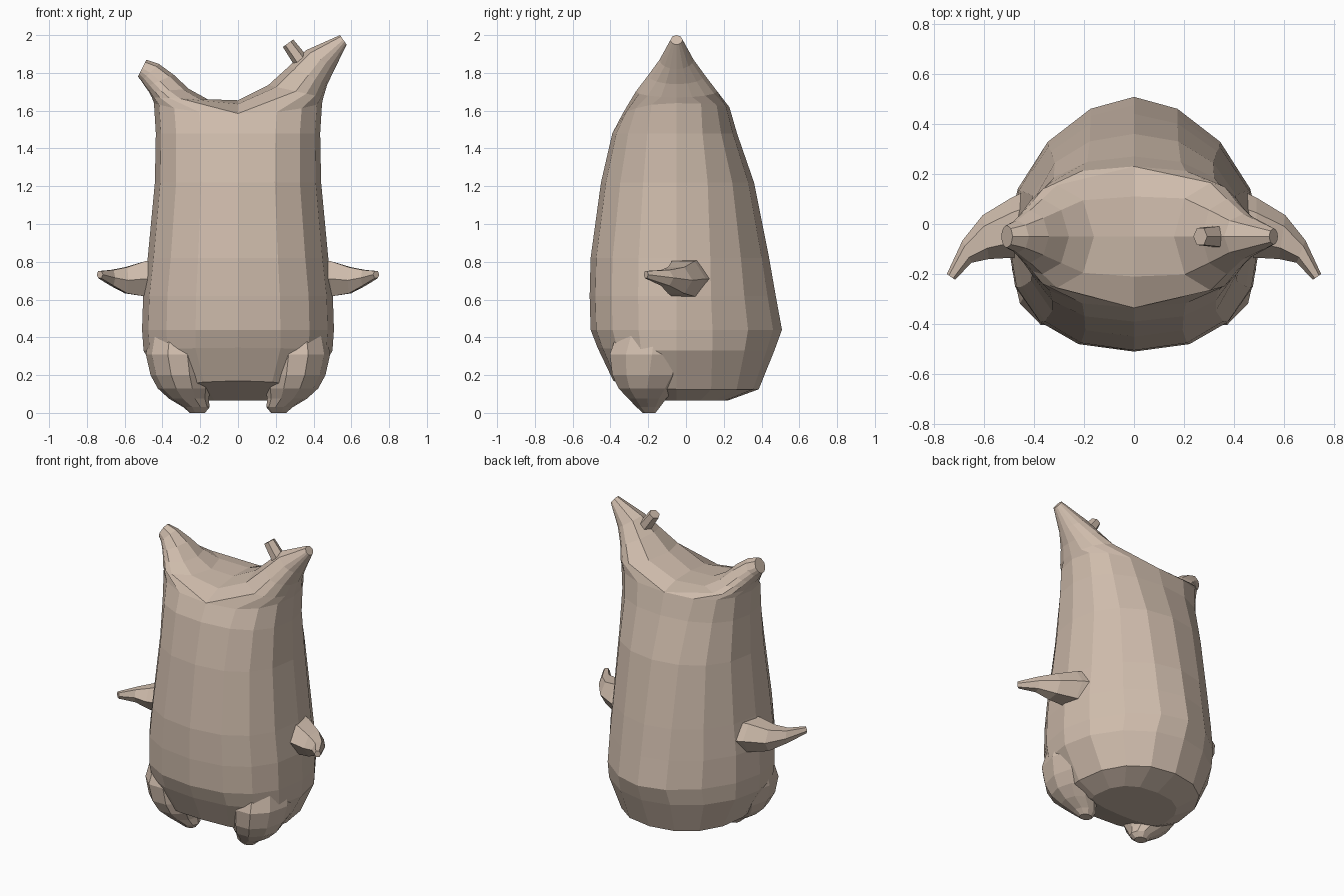
import bpy, bmesh
from math import sin, cos, pi, radians
from mathutils import Vector

if "Cube" in bpy.data.objects:
    bpy.data.objects.remove(bpy.data.objects["Cube"])

TAN = bpy.data.materials.new("tan")
TAN.diffuse_color = (0.62, 0.50, 0.41, 1)
TAN.use_nodes = True
TAN.node_tree.nodes["Principled BSDF"].inputs["Base Color"].default_value = TAN.diffuse_color


def finish(name, bm):
    bmesh.ops.recalc_face_normals(bm, faces=bm.faces)
    me = bpy.data.meshes.new(name)
    bm.to_mesh(me)
    bm.free()
    me.materials.append(TAN)
    ob = bpy.data.objects.new(name, me)
    bpy.context.collection.objects.link(ob)
    return ob


def bridge(bm, a, b):
    n = len(a)
    for i in range(n):
        j = (i + 1) % n
        bm.faces.new((a[i], a[j], b[j], b[i]))


def oval(c, u, v, angles):
    c, u, v = Vector(c), Vector(u), Vector(v)
    return [c + u * cos(t) + v * sin(t) for t in angles]


def loft(name, rings):
    bm = bmesh.new()
    loops = [[bm.verts.new(p) for p in r] for r in rings]
    for a, b in zip(loops, loops[1:]):
        bridge(bm, a, b)
    bm.faces.new(loops[0])
    bm.faces.new(loops[-1])
    return finish(name, bm)


def turn(n, start=0.0):
    return [start + 2 * pi * i / n for i in range(n)]


def power(v, p):
    return abs(v) ** p * (1 if v >= 0 else -1)


# Body: rings of (z, half width, front y, back y, front lift, front and back squareness)
N = 16
YC = -0.05
BODY = [
    (0.065, 0.27, -0.13, 0.22, 0.0, 0.8, 0.8),
    (0.125, 0.39, -0.385, 0.385, 0.045, 0.8, 0.9),
    (0.33, 0.50, -0.468, 0.468, 0.015, 0.83, 1.05),
    (0.44, 0.508, -0.505, 0.508, 0.0, 0.85, 1.12),
    (0.62, 0.502, -0.51, 0.475, 0.0, 0.85, 1.1),
    (0.82, 0.478, -0.505, 0.44, 0.0, 0.85, 1.05),
    (1.22, 0.44, -0.45, 0.36, 0.0, 0.85, 0.95),
    (1.48, 0.435, -0.39, 0.27, 0.0, 0.82, 0.88),
    (1.64, 0.445, -0.335, 0.23, -0.055, 0.8, 0.8),
]
bm = bmesh.new()
loops = []
for z, w, yf, yb, lift, pf, pb in BODY:
    loop = []
    for t in turn(N):
        s, c = sin(t), cos(t)
        front = c > 0
        p = pf if front else pb
        x = w * power(s, p)
        y = YC - (YC - yf if front else yb - YC) * power(c, p)
        k = c * c if front else (0.4 * c * c if lift < 0 else 0)
        loop.append(bm.verts.new((x, y, z + lift * k)))
    loops.append(loop)
for a, b in zip(loops, loops[1:]):
    bridge(bm, a, b)
bm.faces.new(loops[0])

# Saddle between the two ears, then each half of the rim lofts into an ear
rim = loops[-1]
saddle = [bm.verts.new(p) for p in
          ((0, 0.11, 1.65), (0, -0.05, 1.655), (0, -0.21, 1.635))]
angles = [radians(-90 + 22.5 * i) for i in range(9)] + [radians(a) for a in (135, 180, 225)]
# Ear rings: (inner x, inner z, outer x, outer z, half depth)
RIGHT = [(0.16, 1.735, 0.452, 1.67, 0.215), (0.27, 1.835, 0.473, 1.74, 0.15),
         (0.36, 1.92, 0.512, 1.82, 0.09), (0.54, 2.0, 0.575, 1.95, 0.032)]
LEFT = [(-0.16, 1.66, -0.456, 1.67, 0.205), (-0.26, 1.715, -0.472, 1.70, 0.15),
        (-0.34, 1.79, -0.49, 1.725, 0.105), (-0.42, 1.848, -0.51, 1.755, 0.065),
        (-0.485, 1.87, -0.53, 1.78, 0.045)]
right_half = [rim[i] for i in range(9)]
left_half = [rim[-i % N] for i in range(9)]
for half, table in ((right_half, RIGHT), (left_half, LEFT)):
    prev = half + saddle
    for px, pz, qx, qz, h in table:
        pts = oval(((px + qx) / 2, YC, (pz + qz) / 2),
                   ((qx - px) / 2, 0, (qz - pz) / 2), (0, h, 0), angles)
        cur = [bm.verts.new(p) for p in pts]
        bridge(bm, prev, cur)
        prev = cur
    bm.faces.new(prev)
finish("body_with_ears", bm)

# Small stub on the taller ear
a, b = Vector((0.335, YC, 1.86)), Vector((0.265, YC, 1.957))
d = (b - a).normalized()
side = Vector((d.z, 0, -d.x))
loft("ear_stub", [oval(p, side * r, (0, r * 1.15, 0), turn(6))
                  for p, r in ((a, 0.042), (b, 0.034))])

# Arms: (outer x, outer y, inner x, inner y, centre z, half height)
ARM = [(0.40, 0.15, 0.40, -0.14, 0.71, 0.12), (0.49, 0.105, 0.49, -0.135, 0.71, 0.108),
       (0.605, 0.035, 0.58, -0.14, 0.702, 0.08), (0.685, -0.065, 0.65, -0.155, 0.715, 0.048),
       (0.748, -0.2, 0.715, -0.223, 0.732, 0.022)]
# Feet: (x, y, z, half width, half depth), widening until flush with the body
FOOT = [(0.215, -0.195, 0.0, 0.04, 0.035), (0.22, -0.2, 0.03, 0.07, 0.065),
        (0.26, -0.205, 0.075, 0.105, 0.105), (0.285, -0.205, 0.13, 0.14, 0.16),
        (0.305, -0.195, 0.20, 0.158, 0.205), (0.32, -0.18, 0.31, 0.168, 0.235),
        (0.31, -0.16, 0.46, 0.15, 0.20)]
for s, label in ((1, "right"), (-1, "left")):
    loft("arm_" + label, [
        oval((s * (ax + bx) / 2, (ay + by) / 2, z),
             (s * (ax - bx) / 2, (ay - by) / 2, 0), (0, 0, h), turn(6))
        for ax, ay, bx, by, z, h in ARM])
    loft("foot_" + label, [
        oval((s * x, y, z), (s * rx, 0, 0), (0, ry, 0), turn(10))
        for x, y, z, rx, ry in FOOT])
